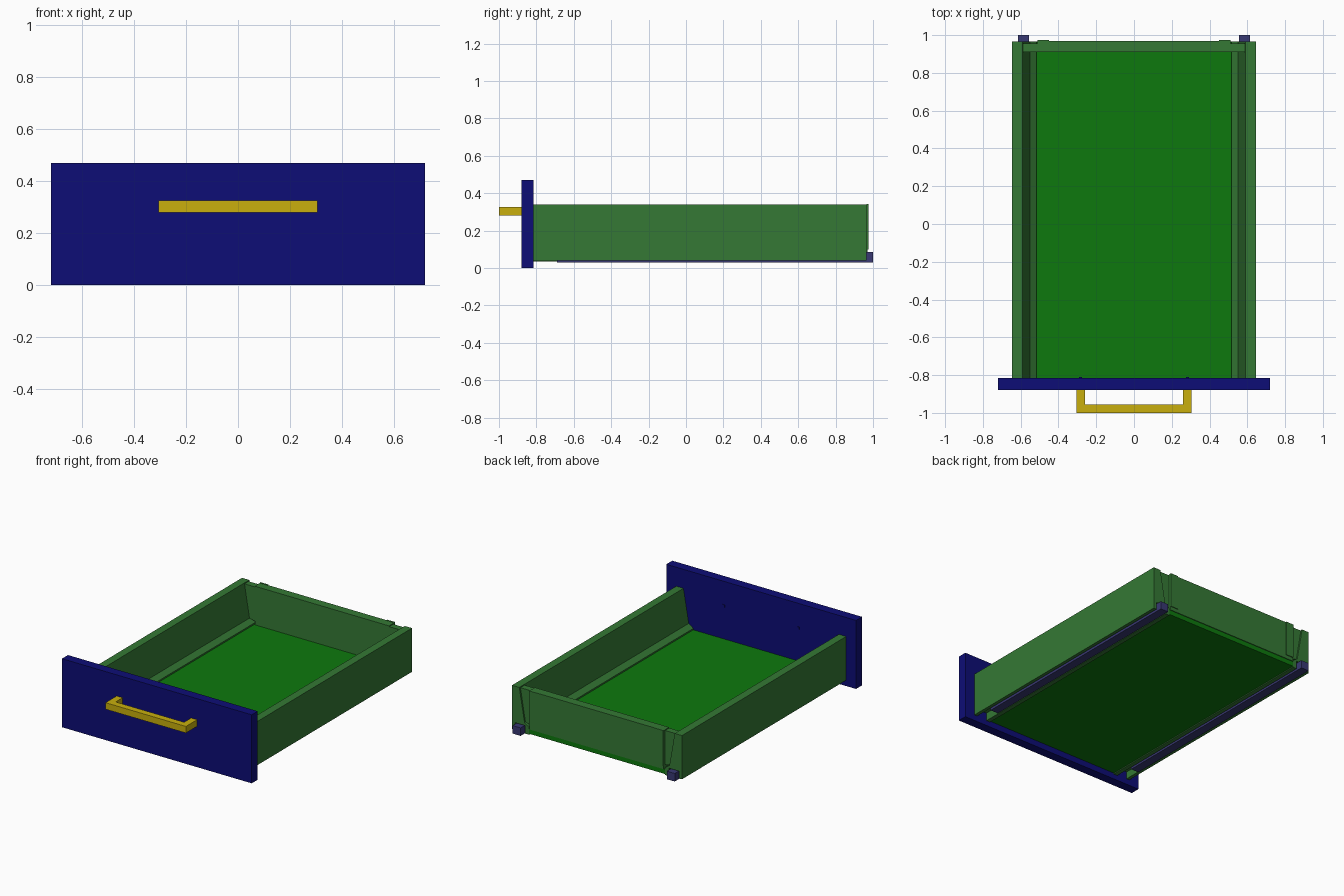
import bpy

if "Cube" in bpy.data.objects:
    bpy.data.objects.remove(bpy.data.objects["Cube"])


def material(name, rgb):
    m = bpy.data.materials.new(name)
    m.diffuse_color = (*rgb, 1)
    m.use_nodes = True
    m.node_tree.nodes["Principled BSDF"].inputs["Base Color"].default_value = m.diffuse_color
    return m


BLUE = material("panel_blue", (0.004, 0.004, 0.18))
YELLOW = material("handle_yellow", (0.58, 0.43, 0.004))
GREEN = material("side_green", (0.035, 0.19, 0.035))
FLOOR = material("floor_green", (0.004, 0.19, 0.004))
RAIL = material("rail_purple", (0.04, 0.04, 0.17))


def extrude(name, profile, y0, y1, mat):
    """Extrude a closed (x, z) profile along y."""
    n = len(profile)
    verts = [(x, y, z) for y in (y0, y1) for x, z in profile]
    faces = [tuple(range(n)), tuple(range(2 * n - 1, n - 1, -1))]
    faces += [(i, i + n, (i + 1) % n + n, (i + 1) % n) for i in range(n)]
    # orient faces outward for either winding direction
    area = sum(profile[i][0] * profile[(i + 1) % n][1]
               - profile[(i + 1) % n][0] * profile[i][1] for i in range(n))
    if area < 0:
        faces = [f[::-1] for f in faces]
    me = bpy.data.meshes.new(name)
    me.from_pydata(verts, [], faces)
    me.materials.append(mat)
    ob = bpy.data.objects.new(name, me)
    bpy.context.collection.objects.link(ob)
    return ob


def box(name, x, y, z, mat):
    rect = [(x[0], z[0]), (x[1], z[0]), (x[1], z[1]), (x[0], z[1])]
    return extrude(name, rect, y[0], y[1], mat)


def mirror(ob):
    ob.modifiers.new("mirror", 'MIRROR').use_clip = False
    return ob


# Front panel
box("front_panel", (-0.72, 0.72), (-0.88, -0.815), (0, 0.47), BLUE)

# Handle: grip bar, two posts and their screw ends behind the panel
box("handle_bar", (-0.26, 0.26), (-1.0, -0.955), (0.28, 0.325), YELLOW)
mirror(box("handle_posts", (0.26, 0.305), (-1.0, -0.88), (0.28, 0.325), YELLOW))
mirror(box("handle_screws", (0.275, 0.292), (-0.87, -0.81), (0.294, 0.311), BLUE))

# Side walls: sloped inner face, ledge over the floor, channel for the rail
side = [(0.645, 0.04), (0.645, 0.34), (0.59, 0.34), (0.55, 0.11),
        (0.515, 0.085), (0.515, 0.035), (0.545, 0.035), (0.545, 0.09),
        (0.622, 0.09), (0.622, 0.04)]
mirror(extrude("side_walls", side, -0.815, 0.965, GREEN))

# Runners under the sides with a block end at the back
mirror(box("rails", (0.555, 0.615), (-0.69, 1.0), (0.03, 0.085), RAIL))

# Floor
box("floor", (-0.515, 0.515), (-0.815, 0.965), (0.042, 0.075), FLOOR)

# Back wall, with corner brackets that fill the sloped gap to the sides
box("back_wall", (-0.51, 0.51), (0.91, 0.97), (0.075, 0.34), GREEN)
mirror(box("bracket_plates", (0.45, 0.51), (0.965, 0.975), (0.1, 0.342), GREEN))
wing = [(0.51, 0.1), (0.55, 0.11), (0.588, 0.335), (0.51, 0.335)]
mirror(extrude("bracket_wings", wing, 0.91, 0.955, GREEN))
